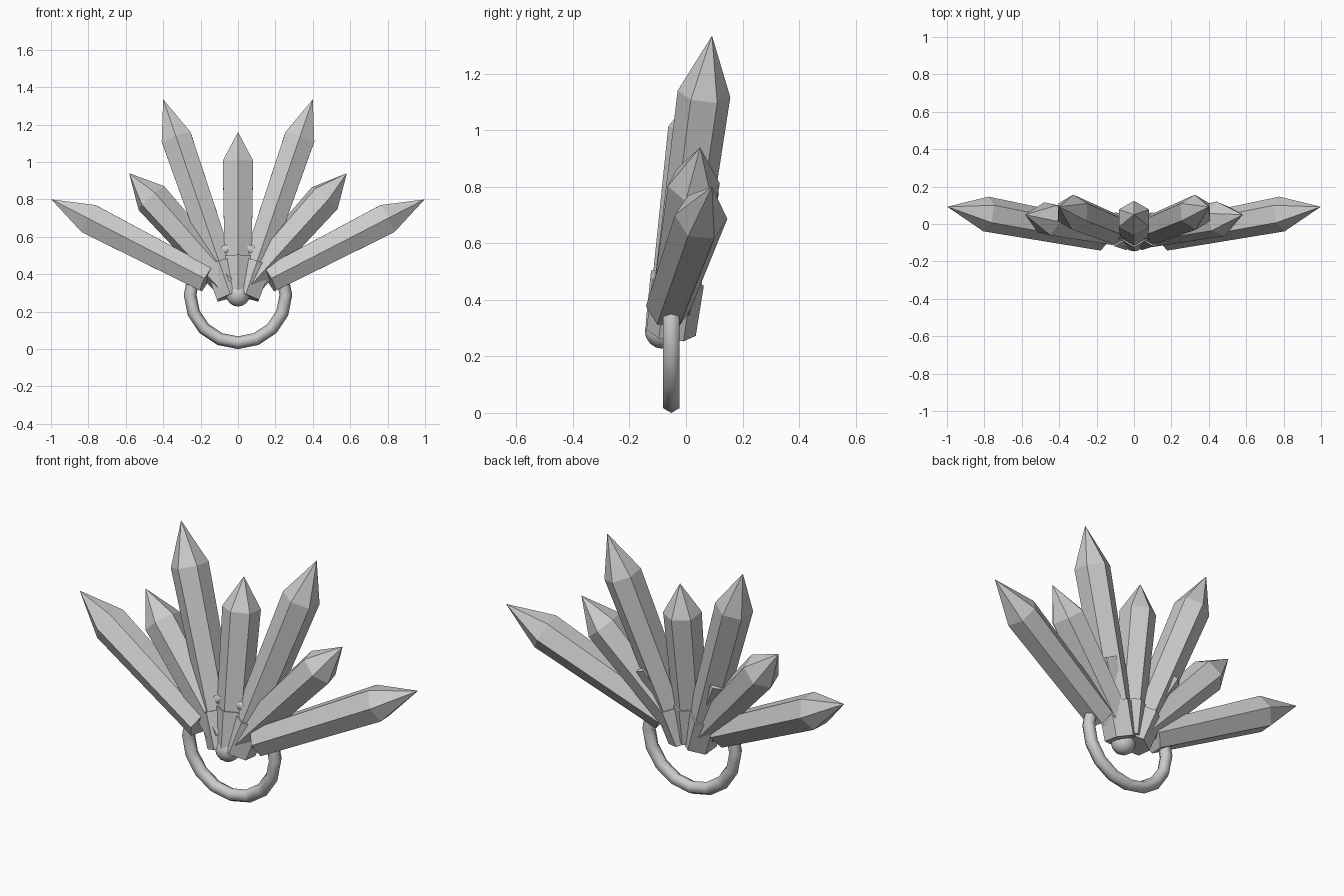
import bpy, math
from mathutils import Vector, Matrix

if "Cube" in bpy.data.objects:
    bpy.data.objects.remove(bpy.data.objects["Cube"])

grey = bpy.data.materials.new("grey")
grey.diffuse_color = (0.6, 0.6, 0.6, 1)
grey.use_nodes = True
grey.node_tree.nodes["Principled BSDF"].inputs["Base Color"].default_value = grey.diffuse_color


def hex_prism(name, base, tip, r0, r1, point, roll=0.0, blunt=False):
    """Six-sided shaft from base towards tip, ending in a point (or cut flat)."""
    base, tip = Vector(base), Vector(tip)
    axis = (tip - base).normalized()
    length = (tip - base).length - point
    # one corner of the hexagon faces the front, turned by roll
    front = Vector((0, -1, 0))
    u = (front - axis * front.dot(axis)).normalized()
    u = Matrix.Rotation(math.radians(roll), 3, axis) @ u
    v = axis.cross(u)
    verts = []
    for d, r in ((0, r0), (length, r1)):
        for k in range(6):
            a = k * math.pi / 3
            verts.append(base + axis * d + (u * math.cos(a) + v * math.sin(a)) * r)
    faces = [tuple(range(5, -1, -1))]
    faces += [(k, (k + 1) % 6, 6 + (k + 1) % 6, 6 + k) for k in range(6)]
    if blunt:
        faces.append(tuple(range(6, 12)))
    else:
        verts.append(tip)
        faces += [(6 + k, 6 + (k + 1) % 6, 12) for k in range(6)]
    me = bpy.data.meshes.new(name)
    me.from_pydata([tuple(p) for p in verts], [], faces)
    me.materials.append(grey)
    ob = bpy.data.objects.new(name, me)
    bpy.context.collection.objects.link(ob)
    return ob


def collar(name, base, tip):
    """Slightly wider sleeve around the foot of a crystal."""
    base, tip = Vector(base), Vector(tip)
    axis = (tip - base).normalized()
    hex_prism(name, base - axis * 0.005, base + axis * 0.185, 0.088, 0.092, 0, 0, True)


# centre crystal and its collar
centre = ((0, -0.055, 0.31), (0, 0.05, 1.16))
hex_prism("centre_crystal", *centre, 0.08, 0.094, 0.16)
collar("centre_collar", *centre)

# mirrored crystals of the fan
for side, s in (("left", -1), ("right", 1)):
    inner = ((s * 0.04, -0.052, 0.288), (s * 0.4, 0.092, 1.335))
    hex_prism(side + "_inner_crystal", *inner, 0.08, 0.094, 0.22)
    collar(side + "_inner_collar", *inner)
    hex_prism(side + "_middle_crystal", (s * 0.05, -0.05, 0.345),
              (s * 0.582, 0.05, 0.94), 0.08, 0.095, 0.18, 20 if s < 0 else 12)
    hex_prism(side + "_outer_crystal", (s * 0.167, -0.063, 0.372),
              (s * 0.998, 0.092, 0.8), 0.08, 0.094, 0.235)
    # short crystal stub between inner and middle crystals
    hex_prism(side + "_crystal_stub", (s * 0.06, -0.04, 0.38),
              (s * 0.21, 0.03, 0.69 if s < 0 else 0.66), 0.05, 0.06, 0.0, 15, True)

# ring passing behind the crystal feet
bpy.ops.mesh.primitive_torus_add(major_radius=0.256, minor_radius=0.034,
                                 major_segments=16, minor_segments=6,
                                 location=(0, -0.052, 0.29),
                                 rotation=(math.pi / 2, 0, 0))
ring = bpy.context.object
ring.name = "ring"

# bead at the hub
bpy.ops.mesh.primitive_uv_sphere_add(segments=16, ring_count=8, radius=0.063,
                                     location=(0, -0.083, 0.29))
bead = bpy.context.object
bead.name = "bead"
for ob in (ring, bead):
    ob.data.materials.append(grey)
    ob.data.shade_smooth()
